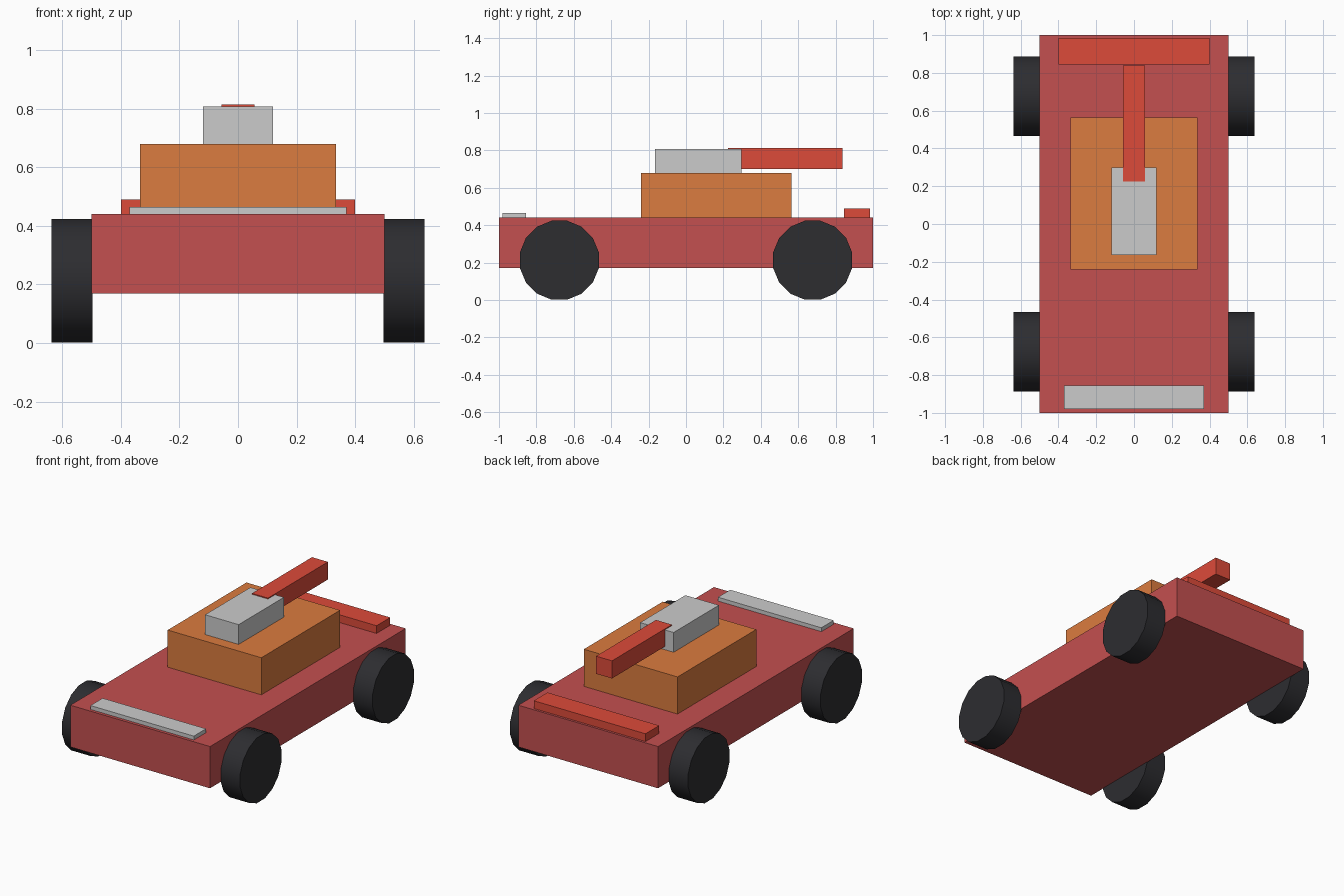
import bpy
from math import pi, cos
from mathutils import Matrix

if "Cube" in bpy.data.objects:
    bpy.data.objects.remove(bpy.data.objects["Cube"])


def material(name, rgb):
    mat = bpy.data.materials.new(name)
    mat.diffuse_color = (*rgb, 1)
    mat.use_nodes = True
    mat.node_tree.nodes["Principled BSDF"].inputs["Base Color"].default_value = mat.diffuse_color
    return mat


BODY_RED = material("body_red", (0.55, 0.08, 0.08))
ORANGE = material("orange", (0.71, 0.2, 0.05))
BRIGHT_RED = material("bright_red", (0.72, 0.07, 0.042))
RUBBER = material("rubber", (0.026, 0.026, 0.03))


def box(name, half_x, y, z, mat=None):
    """Box centred on x = 0, spanning the y and z ranges."""
    bpy.ops.mesh.primitive_cube_add(size=1)
    obj = bpy.context.object
    obj.name = name
    obj.data.transform(
        Matrix.Diagonal((2 * half_x, y[1] - y[0], z[1] - z[0], 1)))
    obj.location = (0, sum(y) / 2, sum(z) / 2)
    if mat:
        obj.data.materials.append(mat)
    return obj


# Chassis and cabin
box("body", 0.50, (-1.0, 1.0), (0.17, 0.44), BODY_RED)
box("cabin", 0.335, (-0.24, 0.565), (0.44, 0.68), ORANGE)

# Roof mount with barrel
box("roof_mount", 0.12, (-0.165, 0.298), (0.68, 0.808))
box("barrel", 0.057, (0.225, 0.838), (0.70, 0.814), BRIGHT_RED)

# Low bars across both ends of the deck
box("front_bar", 0.37, (-0.98, -0.855), (0.44, 0.465))
box("rear_bar", 0.40, (0.845, 0.985), (0.44, 0.49), BRIGHT_RED)

# Four 16-sided wheels, flat side down
APOTHEM, SIDES, WIDTH = 0.211, 16, 0.14
for end, y in (("front", -0.677), ("rear", 0.677)):
    for side, s in (("left", -1), ("right", 1)):
        bpy.ops.mesh.primitive_cylinder_add(
            vertices=SIDES, radius=APOTHEM / cos(pi / SIDES), depth=WIDTH)
        wheel = bpy.context.object
        wheel.name = f"{end}_{side}_wheel"
        wheel.data.transform(
            Matrix.Rotation(pi / 2, 4, 'Y') @ Matrix.Rotation(pi / SIDES, 4, 'Z'))
        wheel.location = (s * (0.497 + WIDTH / 2), y, APOTHEM + 0.002)
        wheel.data.materials.append(RUBBER)
        bpy.ops.object.shade_smooth_by_angle()
